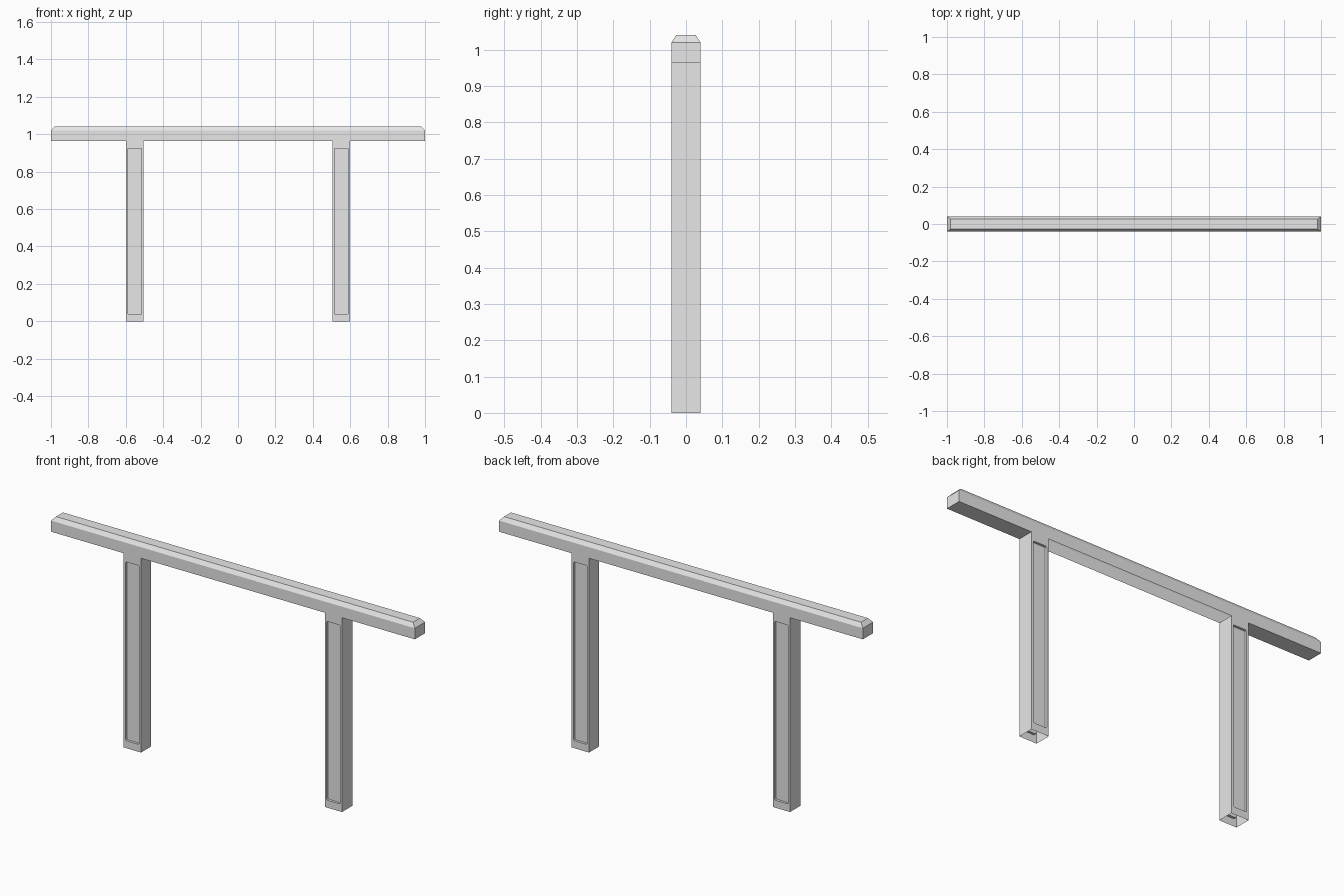
import bpy
import bmesh
from mathutils import Vector

cube = bpy.data.objects.get("Cube")
if cube:
    bpy.data.objects.remove(cube, do_unlink=True)

HALF_DEPTH = 0.04
RAIL_BOTTOM, RAIL_SHOULDER, RAIL_TOP = 0.965, 1.02, 1.04
POST_IN, POST_OUT = 0.505, 0.6
PANEL_LOW, PANEL_HIGH, PANEL_DEPTH = 0.037, 0.925, 0.012

# Plain grey paint
grey = bpy.data.materials.new("light_grey")
grey.use_nodes = True
colour = (0.8, 0.8, 0.8, 1)
grey.diffuse_color = colour
grey.node_tree.nodes["Principled BSDF"].inputs["Base Color"].default_value = colour

bm = bmesh.new()

# Rail block with a sloped shoulder all round the top
bmesh.ops.create_cube(bm, size=2)
for v in bm.verts:
    v.co.y *= HALF_DEPTH
    v.co.z = RAIL_SHOULDER if v.co.z > 0 else RAIL_BOTTOM
bm.normal_update()
top = next(f for f in bm.faces if f.normal.z > 0.9)
cap = bmesh.ops.extrude_discrete_faces(bm, faces=[top])["faces"][0]
for v in cap.verts:
    v.co = (v.co.x * 0.981, v.co.y * 0.675, RAIL_TOP)

# Cut the rail where the posts meet it
for x in (-POST_OUT, -POST_IN, POST_IN, POST_OUT):
    bmesh.ops.bisect_plane(bm, geom=bm.verts[:] + bm.edges[:] + bm.faces[:],
                           plane_co=(x, 0, 0), plane_no=(1, 0, 0))
bm.normal_update()

# Underside: closed at the overhangs, open between the posts
under = [f for f in bm.faces if f.normal.z < -0.9]
feet = [f for f in under if POST_IN < abs(f.calc_center_median().x) < POST_OUT]
middle = [f for f in under if abs(f.calc_center_median().x) < POST_IN]
bmesh.ops.delete(bm, geom=middle, context='FACES_ONLY')

# Posts drawn down from the rail, with open feet
feet = bmesh.ops.extrude_discrete_faces(bm, faces=feet)["faces"]
for f in feet:
    for v in f.verts:
        v.co.z = 0
bmesh.ops.delete(bm, geom=feet, context='FACES_ONLY')
bm.normal_update()

# Recessed panels with softened corners on the front and back of each post
panels = [f for f in bm.faces if abs(f.normal.y) > 0.9
          and f.calc_center_median().z < RAIL_BOTTOM - 0.1]
bmesh.ops.inset_individual(bm, faces=panels, thickness=0.015)
for f in panels:
    for v in f.verts:
        v.co.z = PANEL_HIGH if v.co.z > 0.5 else PANEL_LOW
bm.normal_update()
floors = bmesh.ops.extrude_discrete_faces(bm, faces=panels)["faces"]
corners = []
for f in floors:
    inward = Vector((0, -PANEL_DEPTH if f.normal.y > 0 else PANEL_DEPTH, 0))
    for v in f.verts:
        v.co += inward
        corners += [e for e in v.link_edges if e not in f.edges[:]]
bmesh.ops.bevel(bm, geom=corners, offset=0.006, segments=2, profile=0.5,
                affect='EDGES')
bmesh.ops.remove_doubles(bm, verts=bm.verts[:], dist=0.0001)

mesh = bpy.data.meshes.new("rail_on_posts")
bm.to_mesh(mesh)
bm.free()
mesh.materials.append(grey)
rail = bpy.data.objects.new("rail_on_posts", mesh)
bpy.context.collection.objects.link(rail)
